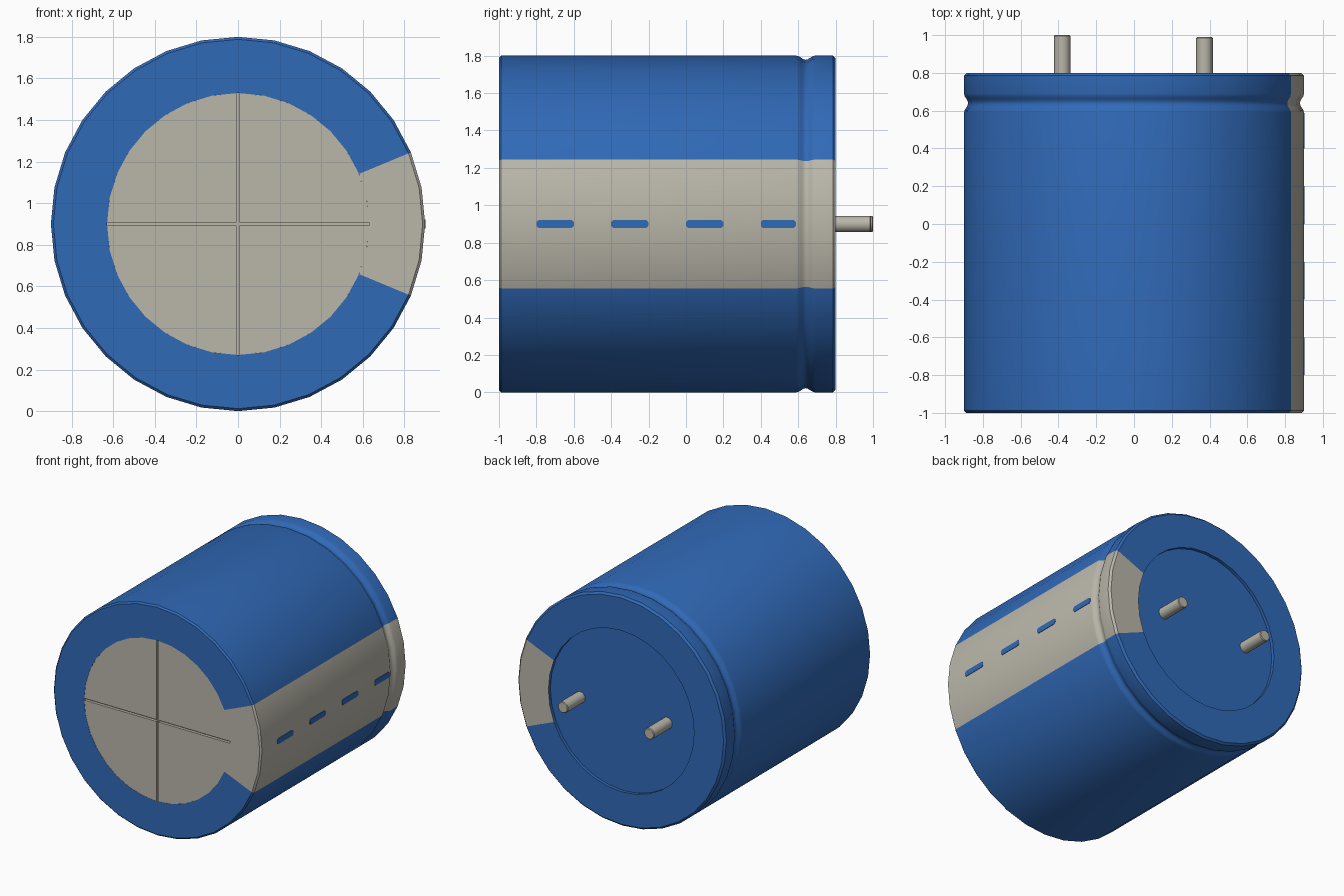
import bpy, bmesh, math
from mathutils import Matrix, Vector

if "Cube" in bpy.data.objects:
    bpy.data.objects.remove(bpy.data.objects["Cube"])

SIDES = 32
AXIS_Z = 0.9


def make_material(name, rgb):
    mat = bpy.data.materials.new(name)
    mat.use_nodes = True
    mat.diffuse_color = (*rgb, 1)
    mat.node_tree.nodes["Principled BSDF"].inputs["Base Color"].default_value = (*rgb, 1)
    return mat


blue = make_material("sleeve blue", (0.03, 0.142, 0.475))
grey = make_material("warm grey", (0.49, 0.47, 0.40))


def finish(name, bm, materials):
    bmesh.ops.recalc_face_normals(bm, faces=bm.faces)
    mesh = bpy.data.meshes.new(name)
    bm.to_mesh(mesh)
    bm.free()
    for mat in materials:
        mesh.materials.append(mat)
    obj = bpy.data.objects.new(name, mesh)
    bpy.context.collection.objects.link(obj)
    bpy.ops.object.select_all(action='DESELECT')
    obj.select_set(True)
    bpy.context.view_layer.objects.active = obj
    bpy.ops.object.shade_smooth_by_angle(angle=math.radians(35))
    return obj


def revolve(profile, center_x=0.0, sides=SIDES):
    """Turn (radius, y) points about the y direction and cap both ends."""
    bm = bmesh.new()
    rings = []
    for r, y in profile:
        angles = [math.tau * i / sides for i in range(sides)]
        rings.append([bm.verts.new((center_x + r * math.cos(a), y, AXIS_Z + r * math.sin(a)))
                      for a in angles])
    for a, b in zip(rings, rings[1:]):
        for i in range(sides):
            j = (i + 1) % sides
            bm.faces.new((a[i], a[j], b[j], b[i]))
    bm.faces.new(rings[0])
    bm.faces.new(rings[-1])
    return bm


def extrude_outline(points, depth):
    """Extrude a flat outline of 3D points along the depth vector."""
    bm = bmesh.new()
    face = bm.faces.new([bm.verts.new(p) for p in points])
    new = bmesh.ops.extrude_face_region(bm, geom=[face])["geom"]
    bmesh.ops.translate(bm, vec=Vector(depth),
                        verts=[v for v in new if isinstance(v, bmesh.types.BMVert)])
    return bm


# Sleeve with a crimp groove, a recessed rear cap and a grey side stripe
groove = [(0.9 - 0.011 * (1 - math.cos(math.tau * t / 8)), 0.59 + 0.1 * t / 8) for t in range(9)]
profile = ([(0.63, -0.975), (0.63, -1.0), (0.888, -1.0), (0.9, -0.988)] + groove
           + [(0.9, 0.785), (0.885, 0.8), (0.63, 0.8), (0.63, 0.775)])
bm = revolve(profile)
for f in bm.faces:
    c = f.calc_center_median()
    angle = math.atan2(c.z - AXIS_Z, c.x)
    radius = math.hypot(c.x, c.z - AXIS_Z)
    if radius > 0.64 and abs(angle) < math.radians(22.5):
        f.material_index = 1
    elif radius < 0.64 and c.y < -0.9:
        f.material_index = 1
finish("sleeve", bm, [blue, grey])

# Front vent disc: four quarter plates separated by a scored cross
GAP, R = 0.0075, 0.63
start = math.asin(GAP / R)
arc = [start + (math.pi / 2 - 2 * start) * i / 8 for i in range(9)]
quarter = [(GAP, GAP)] + [(R * math.cos(a), R * math.sin(a)) for a in arc]
for i, side in enumerate(("upper_left", "upper_right", "lower_right", "lower_left")):
    bm = extrude_outline([(x, -0.998, z) for x, z in quarter], (0, 0.023, 0))
    turn = Matrix.Translation((0, 0, AXIS_Z)) @ Matrix.Rotation(-i * math.pi / 2, 4, 'Y')
    bm.transform(turn)
    finish("vent_plate_" + side, bm, [grey])

# Minus marks along the stripe
H = 0.022
for i in range(4):
    y0 = -0.8 + 0.4 * i
    y1 = min(y0 + 0.2, 0.588)
    c = 0.012
    outline = [(y0, -H + c), (y0 + c, -H), (y1 - c, -H), (y1, -H + c),
               (y1, H - c), (y1 - c, H), (y0 + c, H), (y0, H - c)]
    bm = extrude_outline([(0.895, y, AXIS_Z + z) for y, z in outline], (0.0065, 0, 0))
    finish(f"minus_mark_{i + 1}", bm, [blue])

# Terminal pins
for name, x, tip in (("left_pin", 0.373, 0.99), ("right_pin", -0.38, 1.0)):
    bm = revolve([(0.044, 0.76), (0.044, tip - 0.005), (0.039, tip)], x, 16)
    finish(name, bm, [grey])
